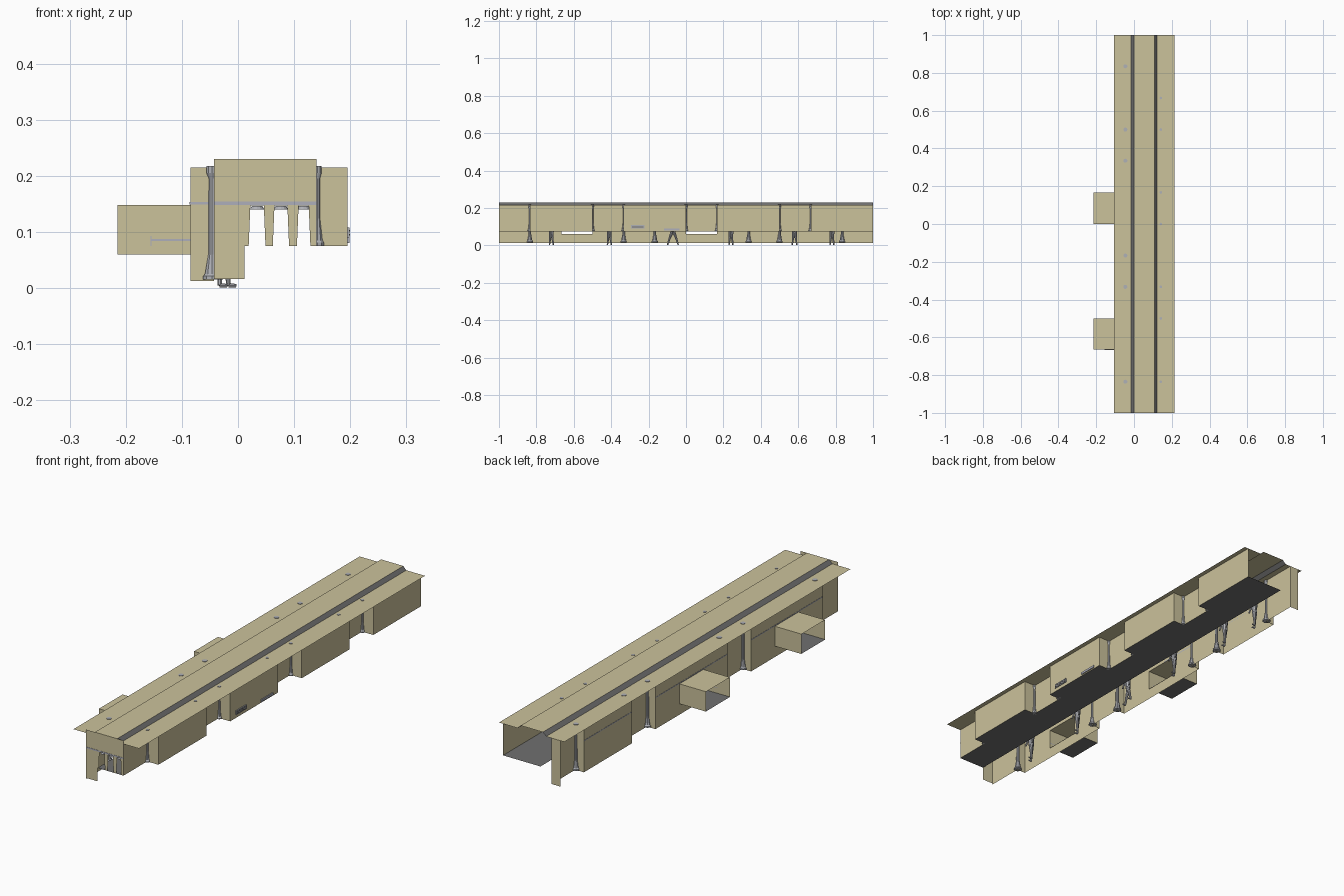
import bpy, bmesh, math
from mathutils import Vector, Matrix

if "Cube" in bpy.data.objects:
    bpy.data.objects.remove(bpy.data.objects["Cube"])


def mat(name, c):
    m = bpy.data.materials.new(name)
    m.diffuse_color = (*c, 1)
    m.use_nodes = True
    m.node_tree.nodes["Principled BSDF"].inputs["Base Color"].default_value = m.diffuse_color
    return m


CREAM = mat("cream_panel", (0.60, 0.54, 0.33))
FLOOR = mat("dark_grey", (0.16, 0.16, 0.16))
METAL = mat("light_grey", (0.43, 0.44, 0.47))
TRIM = mat("blue_grey_trim", (0.42, 0.43, 0.50))


def finish(bm, name, m):
    me = bpy.data.meshes.new(name)
    bm.to_mesh(me)
    bm.free()
    me.materials.append(m)
    ob = bpy.data.objects.new(name, me)
    bpy.context.collection.objects.link(ob)
    return ob


def quads(name, m, rects):
    """Thin sheets, each given by four corners."""
    bm = bmesh.new()
    for r in rects:
        bm.faces.new([bm.verts.new(p) for p in r])
    return finish(bm, name, m)


def wall_x(x, y0, y1, z0, z1):
    return [(x, y0, z0), (x, y1, z0), (x, y1, z1), (x, y0, z1)]


def wall_y(y, x0, x1, z0, z1):
    return [(x0, y, z0), (x1, y, z0), (x1, y, z1), (x0, y, z1)]


def slab(z, x0, x1, y0, y1):
    return [(x0, y0, z), (x1, y0, z), (x1, y1, z), (x0, y1, z)]


def box(name, m, x0, x1, y0, y1, z0, z1):
    bm = bmesh.new()
    bmesh.ops.create_cube(bm, size=1)
    for v in bm.verts:
        v.co = Vector(((x0 + x1) / 2 + v.co.x * (x1 - x0),
                       (y0 + y1) / 2 + v.co.y * (y1 - y0),
                       (z0 + z1) / 2 + v.co.z * (z1 - z0)))
    return finish(bm, name, m)


def limb(bm, p, q, r1, r2, n=8):
    """Tapered tube between two points."""
    p, q = Vector(p), Vector(q)
    d = q - p
    M = Matrix.Translation((p + q) / 2) @ d.to_track_quat('Z', 'Y').to_matrix().to_4x4()
    bmesh.ops.create_cone(bm, cap_ends=True, segments=n, radius1=r1, radius2=r2,
                          depth=d.length, matrix=M)


XL, XLI, XRI, XR = -0.085, -0.043, 0.14, 0.195     # outer and recessed wall lines
ZB, ZF, ZR, ZT = 0.012, 0.075, 0.215, 0.23         # left base, floor, roof, raised roof
LEFT = [(-0.835, -0.333), (-0.167, 0.335), (0.5, 0.835)]
RIGHT = [(-0.835, -0.5), (-0.333, 0.0), (0.167, 0.5), (0.667, 1.0)]
PODS = [(-0.665, -0.5), (0.0, 0.167)]

# left side: projecting bays with recessed walls between them
w, edge = [], -1.0
for a, b in LEFT:
    w.append(wall_x(XLI, edge, a, ZB, ZR))
    w += [wall_y(a, XL, XLI, ZB, ZR), wall_y(b, XL, XLI, ZB, ZR)]
    pod = [p for p in PODS if a < p[0] < b]
    if pod:
        p0, p1 = pod[0]
        w += [wall_x(XL, a, p0, ZB, ZR), wall_x(XL, p1, b, ZB, ZR),
              wall_x(XL, p0, p1, 0.148, ZR), wall_x(XL, p0, p1, ZB, 0.06)]
    else:
        w.append(wall_x(XL, a, b, ZB, ZR))
    edge = b
w += [wall_x(XLI, edge, 1.0, ZB, ZR), wall_y(1.0, XL, XLI, ZB, ZR)]
quads("left_wall", CREAM, w)

# right side: bays above the raised floor
w, edge = [], -1.0
for a, b in RIGHT:
    w += [wall_x(XRI, edge, a, ZF, ZR), wall_x(XR, a, b, ZF, ZR), wall_y(a, XRI, XR, ZF, ZR)]
    if b < 1:
        w.append(wall_y(b, XRI, XR, ZF, ZR))
    edge = b
quads("right_wall", CREAM, w)

# raised floor following the right bays
quads("floor", FLOOR, [slab(ZF, 0.012, XRI, -1, 1)] + [slab(ZF, XRI, XR, a, b) for a, b in RIGHT])

# front end wall with three tall slots
SLOTS = [(0.019, 0.049), (0.062, 0.091), (0.105, 0.129)]
w = [wall_y(-1, XLI, XRI, 0.147, ZT), wall_y(-1, XLI, 0.012, 0.016, 0.147)]
edge = 0.012
for a, b in SLOTS + [(XRI, XRI)]:
    w.append([(edge, -1, ZF), (a, -1, ZF), (min(a + 0.003, XRI), -1, 0.147),
              (edge - (0.003 if edge > 0.012 else 0), -1, 0.147)])
    edge = b
quads("front_end_wall", CREAM, w)
for a, b in SLOTS:
    bm = bmesh.new()
    bmesh.ops.create_cone(bm, cap_ends=True, segments=12, radius1=0.013, radius2=0.009, depth=0.007,
                          matrix=Matrix.Translation(((a + b) / 2, -0.985, 0.143)))
    finish(bm, "slot_lamp", METAL)

# roof: two side sheets, raised centre, sloped grey strips
A, B, C, D = -0.016, 0.0, 0.109, 0.123
quads("roof_sides", CREAM, [slab(ZR, -0.105, A, -1, 1), slab(ZR, D, 0.215, -1, 1)])
quads("roof_centre", CREAM, [slab(ZT, B, C, -1, 1)])
quads("roof_strips", FLOOR, [[(p, -1, ZR), (q, -1, ZT), (q, 1, ZT), (p, 1, ZR)]
                             for p, q in ((A, B), (D, C))])

# side pods: open tubes with grey floor
for a, b in PODS:
    quads("pod_shell", CREAM, [slab(0.148, -0.215, XL, a, b),
                               wall_y(a, -0.215, XL, 0.06, 0.148), wall_y(b, -0.215, XL, 0.06, 0.148)])
    quads("pod_floor", FLOOR, [slab(0.061, -0.215, XL, a, b)])
    box("pod_rail", TRIM, -0.155, XL, a - 0.001, a, 0.084, 0.087)
    box("pod_rail_end", TRIM, -0.156, -0.154, a - 0.001, a, 0.075, 0.093)


# columns with flared foot and small roof cap
def column(x, y, z, r):
    bm = bmesh.new()
    prof = [(z, 1.9), (z + 0.006, 1.9), (z + 0.01, 1.5), (z + 0.045, 0.8), (0.195, 0.7),
            (0.205, 1.2), (0.217, 1.2)]
    for (z0, s0), (z1, s1) in zip(prof, prof[1:]):
        limb(bm, (x, y, z0), (x, y, z1), r * s0, r * s1, 10)
    finish(bm, "column", METAL)


for y in [v for ab in LEFT for v in ab]:
    column(-0.046, y, 0.015, 0.009)
for y in [-0.835, -0.5, -0.333, 0.0, 0.167, 0.5, 0.667]:
    column(0.142, y, ZF, 0.006)


# standing figures
def person(x, y, lean, spread):
    bm = bmesh.new()
    hip, neck = Vector((x, y, 0.073)), Vector((x + lean * 0.5, y + lean, 0.122))
    for s in (-1, 1):
        knee = (x + s * 0.006, y + s * spread * 0.6, 0.04)
        foot = (x + s * 0.008, y + s * spread, 0.005)
        limb(bm, hip + Vector((s * 0.006, s * 0.004, 0)), knee, 0.009, 0.006)
        limb(bm, knee, foot, 0.006, 0.004)
        limb(bm, foot, (foot[0] + 0.014, foot[1], 0.004), 0.004, 0.003)
        sh = neck + Vector((0, s * 0.016, -0.004))
        hand = hip + Vector((0.012, s * 0.022, 0.004))
        limb(bm, sh, hand, 0.005, 0.003)
    limb(bm, hip, neck, 0.011, 0.014)
    limb(bm, neck, neck + Vector((0, 0, 0.01)), 0.005, 0.004)
    bmesh.ops.create_icosphere(bm, subdivisions=2, radius=0.010,
                               matrix=Matrix.Translation(neck + Vector((0, 0, 0.018))))
    finish(bm, "figure", METAL)


for y, lean, spread in [(-0.72, 0.0, 0.01), (-0.41, 0.005, 0.01), (-0.07, -0.01, 0.028),
                        (0.24, 0.0, 0.01), (0.58, 0.004, 0.012), (0.78, -0.006, 0.01)]:
    person(-0.025, y, lean, spread)

# vents on one right bay
box("vent", METAL, XR, 0.199, -0.295, -0.222, 0.09, 0.108)
for z in (0.095, 0.102):
    box("vent_slat", FLOOR, 0.199, 0.2, -0.29, -0.227, z - 0.0015, z + 0.0015)
box("small_vent", TRIM, XR, 0.199, -0.118, -0.035, 0.08, 0.09)

# trim line on front end and left bays
box("front_trim", TRIM, XLI, XRI, -1.001, -1, 0.148, 0.154)
box("bay_end_trim", TRIM, XL, XLI, -0.836, -0.835, 0.149, 0.153)
for a, b in LEFT:
    box("left_trim", TRIM, XL - 0.001, XL, a, b, 0.149, 0.153)
